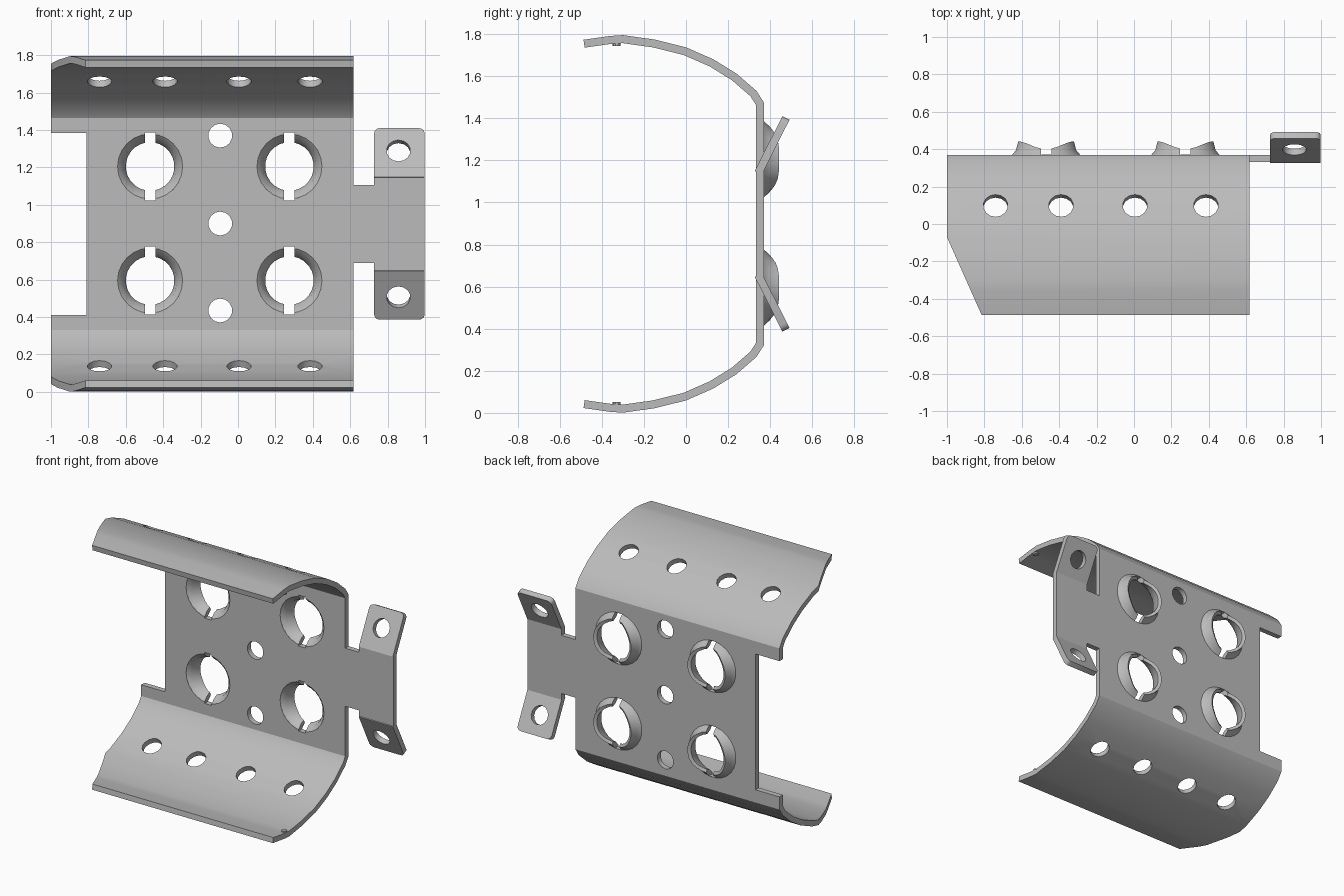
import bpy, bmesh, math
from mathutils import Matrix, Vector

cube = bpy.data.objects.get("Cube")
if cube:
    bpy.data.objects.remove(cube, do_unlink=True)

MID = 0.898           # height of the mirror plane
FRONT, BACK = 0.332, 0.37
T = BACK - FRONT      # sheet thickness

steel = bpy.data.materials.new("grey_steel")
steel.use_nodes = True
steel.diffuse_color = (0.5, 0.5, 0.5, 1)
steel.node_tree.nodes["Principled BSDF"].inputs["Base Color"].default_value = (0.5, 0.5, 0.5, 1)


def finish(bm, name):
    bmesh.ops.recalc_face_normals(bm, faces=bm.faces)
    mesh = bpy.data.meshes.new(name)
    bm.to_mesh(mesh)
    bm.free()
    obj = bpy.data.objects.new(name, mesh)
    bpy.context.collection.objects.link(obj)
    mesh.materials.append(steel)
    return obj


def prism(bm, points, offset):
    """Extrude a closed outline of 3D points along a vector."""
    face = bm.faces.new([bm.verts.new(p) for p in points])
    ext = bmesh.ops.extrude_face_region(bm, geom=[face])
    moved = [g for g in ext["geom"] if isinstance(g, bmesh.types.BMVert)]
    bmesh.ops.translate(bm, verts=moved, vec=offset)


def box(bm, x0, x1, y0, y1, z0, z1):
    prism(bm, [(x0, y0, z0), (x1, y0, z0), (x1, y0, z1), (x0, y0, z1)], (0, y1 - y0, 0))


def rod(bm, centre, axis, radius, depth, sides=14):
    turn = Vector(axis).to_track_quat('Z', 'Y').to_matrix().to_4x4()
    bmesh.ops.create_cone(bm, cap_ends=True, segments=sides, radius1=radius, radius2=radius,
                          depth=depth, matrix=Matrix.Translation(centre) @ turn)


def cut(obj, bm):
    cutter = finish(bm, "cutter")
    cutter.hide_render = True
    mod = obj.modifiers.new("cut", 'BOOLEAN')
    mod.operation, mod.solver, mod.object = 'DIFFERENCE', 'EXACT', cutter
    bpy.context.view_layer.objects.active = obj
    bpy.ops.object.modifier_apply(modifier=mod.name)
    bpy.data.objects.remove(cutter, do_unlink=True)


def smooth(obj, angle):
    bpy.ops.object.select_all(action='DESELECT')
    obj.select_set(True)
    bpy.context.view_layer.objects.active = obj
    bpy.ops.object.shade_smooth_by_angle(angle=math.radians(angle))


# Curved sheet: upper half of the outer profile (y, z), mirrored and offset inward
half = [(BACK, 1.475), (0.335, 1.53), (0.24, 1.612), (0.13, 1.68), (0, 1.737),
        (-0.15, 1.774), (-0.3, 1.795), (-0.36, 1.791), (-0.487, 1.773)]
outer = [Vector((y, 2 * MID - z)) for y, z in reversed(half)] + [Vector(p) for p in half]
inner = []
for i, p in enumerate(outer):
    before = (p - outer[i - 1]).normalized() if i else None
    after = (outer[i + 1] - p).normalized() if i < len(outer) - 1 else None
    before, after = before or after, after or before
    tangent = (before + after).normalized()
    normal = Vector((-tangent.y, tangent.x))
    inner.append(p + normal * T / max(0.5, tangent.dot(after)))
bm = bmesh.new()
prism(bm, [(-1, p.x, p.y) for p in outer + inner[::-1]], (1.617, 0, 0))
shell = finish(bm, "curved_shell")

# Notch in the left edge and the slanted flange corners
bm = bmesh.new()
box(bm, -1.2, -0.81, 0.2, 0.5, 0.412, 1.384)
prism(bm, [(-1.1, 0.154, -0.2), (-1.1, -0.6, -0.2), (-0.764, -0.6, -0.2)], (0, 0, 2.2))
cut(shell, bm)

# Round holes in the flanges and down the middle
bm = bmesh.new()
for x in (-0.74, -0.39, 0.005, 0.385):
    for side in (-1, 1):
        rod(bm, (x, 0.09, MID + side * 0.777), (0, 0.48, side), 0.066, 0.2)
for z in (0.435, 0.9, 1.37):
    rod(bm, (-0.095, 0.35, z), (0, 1, 0), 0.064, 0.2)
cut(shell, bm)

# Slotted collars pressed out of the back
centres = [(x, z) for x in (-0.47, 0.275) for z in (0.595, 1.205)]
SIDES = 24
bm = bmesh.new()
for x, z in centres:
    rod(bm, (x, 0.35, z), (0, 1, 0), 0.174, 0.2, SIDES)
cut(shell, bm)


def slot_cutter(x, z):
    b = bmesh.new()
    box(b, x - 0.028, x + 0.028, 0.2, 0.6, z - 0.182, z + 0.182)
    return b


for x, z in centres:
    cut(shell, slot_cutter(x, z))
    bm = bmesh.new()
    rings = []
    for k in range(SIDES):
        a = 2 * math.pi * (k + 0.5) / SIDES
        tip = 0.442 - 0.042 * math.sin(a) ** 4
        section = [(0.175, FRONT), (0.145, 0.36), (0.13, tip - 0.012), (0.15, tip),
                   (0.163, 0.393), (0.186, BACK - 0.002), (0.18, FRONT + 0.006)]
        rings.append([bm.verts.new((x + r * math.cos(a), y, z + r * math.sin(a))) for r, y in section])
    for k in range(SIDES):
        a, b = rings[k - 1], rings[k]
        for j in range(len(a)):
            bm.faces.new((a[j - 1], a[j], b[j], b[j - 1]))
    collar = finish(bm, "pressed_collar")
    cut(collar, slot_cutter(x, z))
    smooth(collar, 35)
smooth(shell, 28)

# Side tab: narrow neck and flat plate
bm = bmesh.new()
outline = [(0.61, 0.69), (0.728, 0.69), (0.728, 0.645), (0.998, 0.645)]
outline += [(x, 2 * MID - z) for x, z in reversed(outline)]
prism(bm, [(x, FRONT, z) for x, z in outline], (0, T, 0))
finish(bm, "side_tab")

# Two bent ears with rounded corners and a hole
for side, name in ((1, "upper_ear"), (-1, "lower_ear")):
    along = Vector((0, 0.126, side * 0.25)).normalized()
    back = Vector((0, along.z * side, -along.y * side))
    start = Vector((0, FRONT, MID + side * 0.262))
    length, r = 0.28, 0.03
    shape = [(0.728, -0.012), (0.998, -0.012)]
    for cx, first in ((0.998 - r, 0), (0.728 + r, 90)):
        for step in range(4):
            a = math.radians(first + step * 30)
            shape.append((cx + r * math.cos(a), length - r + r * math.sin(a)))
    bm = bmesh.new()
    prism(bm, [start + Vector((x, 0, 0)) + along * d for x, d in shape], back * T)
    ear = finish(bm, name)
    bm = bmesh.new()
    rod(bm, start + Vector((0.858, 0, 0)) + along * 0.145, back, 0.064, 0.2)
    cut(ear, bm)
    smooth(ear, 31)

# Small dimples near the flange ends
for side, name in ((1, "upper_dimple"), (-1, "lower_dimple")):
    bm = bmesh.new()
    rod(bm, (0.597, -0.33, MID + side * 0.857), (0, 0, 1), 0.019, 0.022, 10)
    finish(bm, name)
